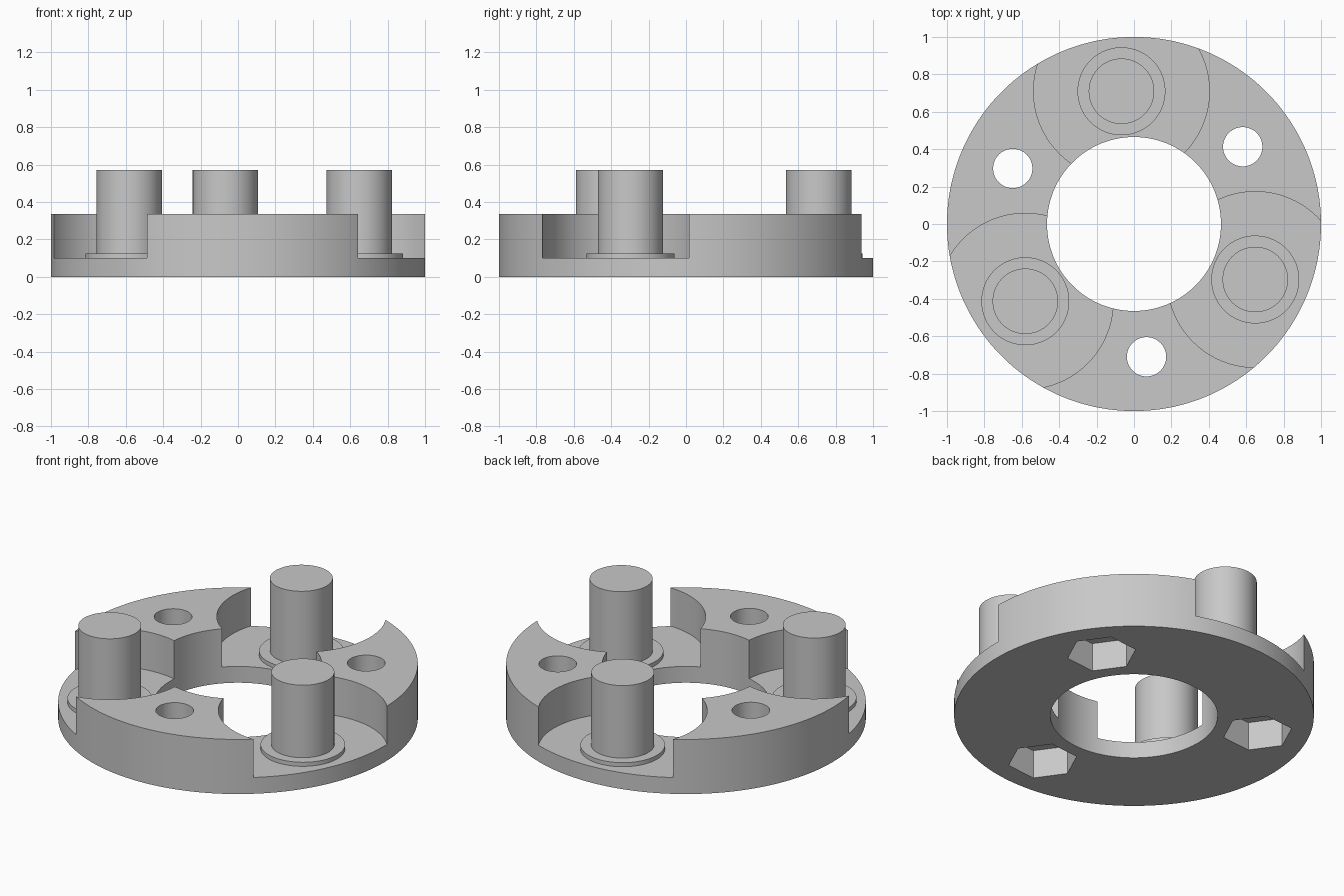
import bpy
from math import radians, cos, sin

if "Cube" in bpy.data.objects:
    bpy.data.objects.remove(bpy.data.objects["Cube"], do_unlink=True)

grey = bpy.data.materials.new("plain grey")
grey.use_nodes = True
colour = (0.58, 0.58, 0.58, 1)
grey.diffuse_color = colour
grey.node_tree.nodes["Principled BSDF"].inputs["Base Color"].default_value = colour

PIN_CIRCLE = 0.713
PIN_ANGLES = [95.4, 215.4, 335.4]
HOLE_ANGLES = [a - 60 for a in PIN_ANGLES]
FLOOR = 0.1


def cylinder(name, radius, bottom, top, angle=None, sides=96):
    """Upright cylinder on the axis, or on the pin circle at an angle."""
    x = y = turn = 0
    if angle is not None:
        turn = radians(angle)
        x, y = PIN_CIRCLE * cos(turn), PIN_CIRCLE * sin(turn)
    bpy.ops.mesh.primitive_cylinder_add(
        vertices=sides, radius=radius, depth=top - bottom,
        location=(x, y, (bottom + top) / 2), rotation=(0, 0, turn))
    obj = bpy.context.object
    obj.name = name
    obj.data.materials.append(grey)
    return obj


def activate(obj):
    bpy.ops.object.select_all(action="DESELECT")
    obj.select_set(True)
    bpy.context.view_layer.objects.active = obj


def cut(body, cutter):
    """Subtract the cutter from the body and discard it."""
    activate(body)
    mod = body.modifiers.new("cut", "BOOLEAN")
    mod.operation = "DIFFERENCE"
    mod.solver = "EXACT"
    mod.object = cutter
    bpy.ops.object.modifier_apply(modifier=mod.name)
    bpy.data.objects.remove(cutter, do_unlink=True)


def smooth(obj):
    activate(obj)
    bpy.ops.object.shade_smooth_by_angle(angle=radians(30))


# Ring body with its central bore
ring = cylinder("ring_body", 1, 0, 0.335, sides=180)
cut(ring, cylinder("bore_cutter", 0.465, -0.2, 0.6, sides=128))

# Round pockets that leave three raised lands
for angle in PIN_ANGLES:
    cut(ring, cylinder("pocket_cutter", 0.47, FLOOR, 0.6, angle, 128))

# Bolt holes with hexagonal nut recesses underneath
for angle in HOLE_ANGLES:
    cut(ring, cylinder("hole_cutter", 0.105, -0.2, 0.6, angle, 64))
    # A primitive hexagon has its corners across the radial line
    cut(ring, cylinder("nut_cutter", 0.195, -0.2, 0.175, angle, 6))
smooth(ring)

# Pins standing on thin collars
for number, angle in enumerate(PIN_ANGLES, 1):
    smooth(cylinder(f"collar_{number}", 0.235, FLOOR, 0.125, angle))
    smooth(cylinder(f"pin_{number}", 0.175, FLOOR, 0.57, angle))
